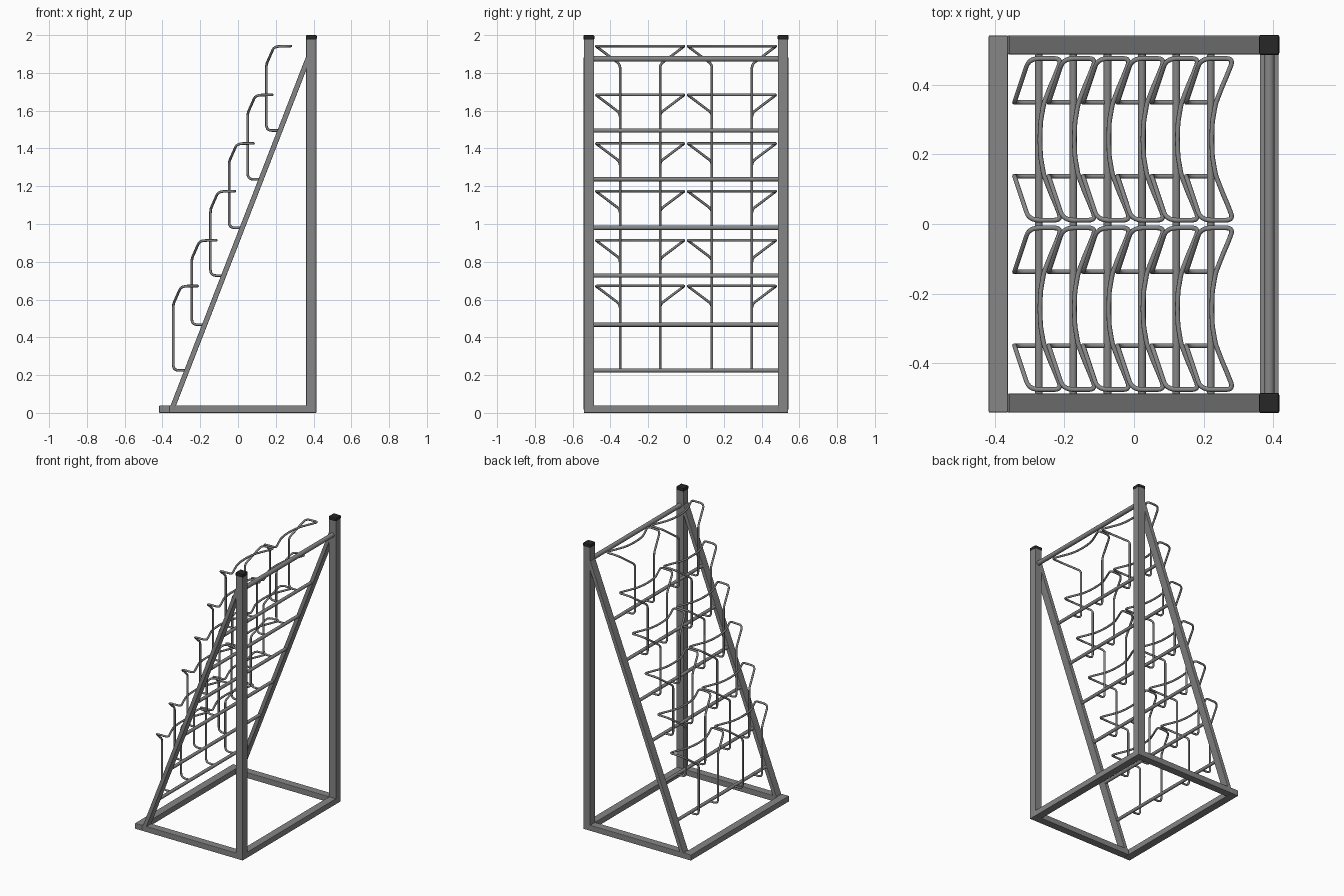
import bpy, math
from mathutils import Vector

if "Cube" in bpy.data.objects:
    bpy.data.objects.remove(bpy.data.objects["Cube"])

def material(name, v):
    m = bpy.data.materials.new(name)
    m.diffuse_color = (v, v, v, 1)
    m.use_nodes = True
    m.node_tree.nodes["Principled BSDF"].inputs["Base Color"].default_value = m.diffuse_color
    return m

STEEL = material("grey steel", 0.24)
BLACK = material("black plastic", 0.02)

def box(name, lo, hi, mat=STEEL, bevel=0.003):
    lo, hi = Vector(lo), Vector(hi)
    bpy.ops.mesh.primitive_cube_add(size=1, location=(lo + hi) / 2)
    o = bpy.context.object
    o.name = name
    o.scale = hi - lo
    bpy.ops.object.transform_apply(location=False, rotation=False, scale=True)
    b = o.modifiers.new("edge", 'BEVEL')
    b.width, b.segments = bevel, 2
    o.data.materials.append(mat)
    return o

def rod(name, x, z, r, half):
    bpy.ops.mesh.primitive_cylinder_add(vertices=20, radius=r, depth=2 * half,
                                        location=(x, 0, z), rotation=(math.pi / 2, 0, 0))
    o = bpy.context.object
    o.name = name
    o.data.materials.append(STEEL)
    bpy.ops.object.shade_smooth_by_angle(angle=math.radians(40))

def rounded(points, steps=5):
    # points are (x, y, z, corner radius); corners become small arcs
    out = [Vector(points[0][:3])]
    for a, b, c in zip(points, points[1:], points[2:]):
        p, r = Vector(b[:3]), b[3]
        if r == 0:
            out.append(p)
            continue
        s = p + (Vector(a[:3]) - p).normalized() * r
        e = p + (Vector(c[:3]) - p).normalized() * r
        for i in range(steps + 1):
            t = i / steps
            out.append(s * (1 - t) ** 2 + p * 2 * t * (1 - t) + e * t * t)
    return out + [Vector(points[-1][:3])]

def wire(name, pts, r):
    cu = bpy.data.curves.new(name, 'CURVE')
    cu.dimensions = '3D'
    cu.bevel_depth, cu.bevel_resolution, cu.use_fill_caps = r, 2, True
    sp = cu.splines.new('POLY')
    sp.points.add(len(pts) - 1)
    for q, p in zip(sp.points, pts):
        q.co = (*p, 1)
    sp.use_smooth = True
    cu.materials.append(STEEL)
    o = bpy.data.objects.new(name, cu)
    bpy.context.collection.objects.link(o)
    return o

# base frame
box("base_front_rail", (-0.417, -0.541, 0), (-0.362, 0.541, 0.04))
box("base_back_rail", (0.361, -0.49, 0), (0.415, 0.49, 0.04))
for s, side in ((-1, "right"), (1, "left")):
    y0, y1 = sorted((s * 0.487, s * 0.541))
    box(f"base_side_rail_{side}", (-0.363, y0, 0), (0.38, y1, 0.04))
    # upright posts with caps
    box(f"post_{side}", (0.361, y0, 0), (0.415, y1, 1.98))
    box(f"post_cap_{side}", (0.359, y0 - 0.002, 1.975), (0.417, y1 + 0.002, 2.0), BLACK, 0.006)
    # sloping side bar
    a, b = Vector((-0.35, s * 0.514, 0.02)), Vector((0.372, s * 0.514, 1.88))
    d = b - a
    bar = box(f"sloping_bar_{side}", (-0.0135, -0.0275, -d.length / 2),
              (0.0135, 0.0275, d.length / 2))
    bar.location = (a + b) / 2
    bar.rotation_euler = (0, math.atan2(d.x, d.z), 0)

# top tube
rod("top_tube", 0.388, 1.875, 0.0155, 0.49)

# half outline of one wire holder, relative to its upright: x, y, z, corner radius
HALF = [(0.068, 0.106, 0, 0), (0, 0.106, 0, 0.03), (0, 0.106, 0.35, 0.02),
        (0.042, 0.232, 0.445, 0.03), (0.136, 0.232, 0.447, 0.022),
        (0.118, 0.186, 0.447, 0.006), (0.103, 0.151, 0.447, 0.01),
        (0.084, 0.102, 0.447, 0.012), (0.075, 0.05, 0.447, 0.01)]
OUTLINE = HALF + [(0.073, 0, 0.447, 0)] + [(x, -y, z, r) for x, y, z, r in reversed(HALF)]

# six tiers: cross rail plus two holders
RAIL_Z = [0.225, 0.467, 0.727, 0.98, 1.237, 1.495]
for i, z in enumerate(RAIL_Z):
    x = -0.343 + 0.0986 * i
    rod(f"cross_rail_{i + 1}", x + 0.07, z, 0.011, 0.49)
    for s, side in ((-1, "right"), (1, "left")):
        h = wire(f"wire_holder_{i + 1}_{side}", rounded(OUTLINE), 0.0068)
        h.location = (x, s * 0.243, z)
